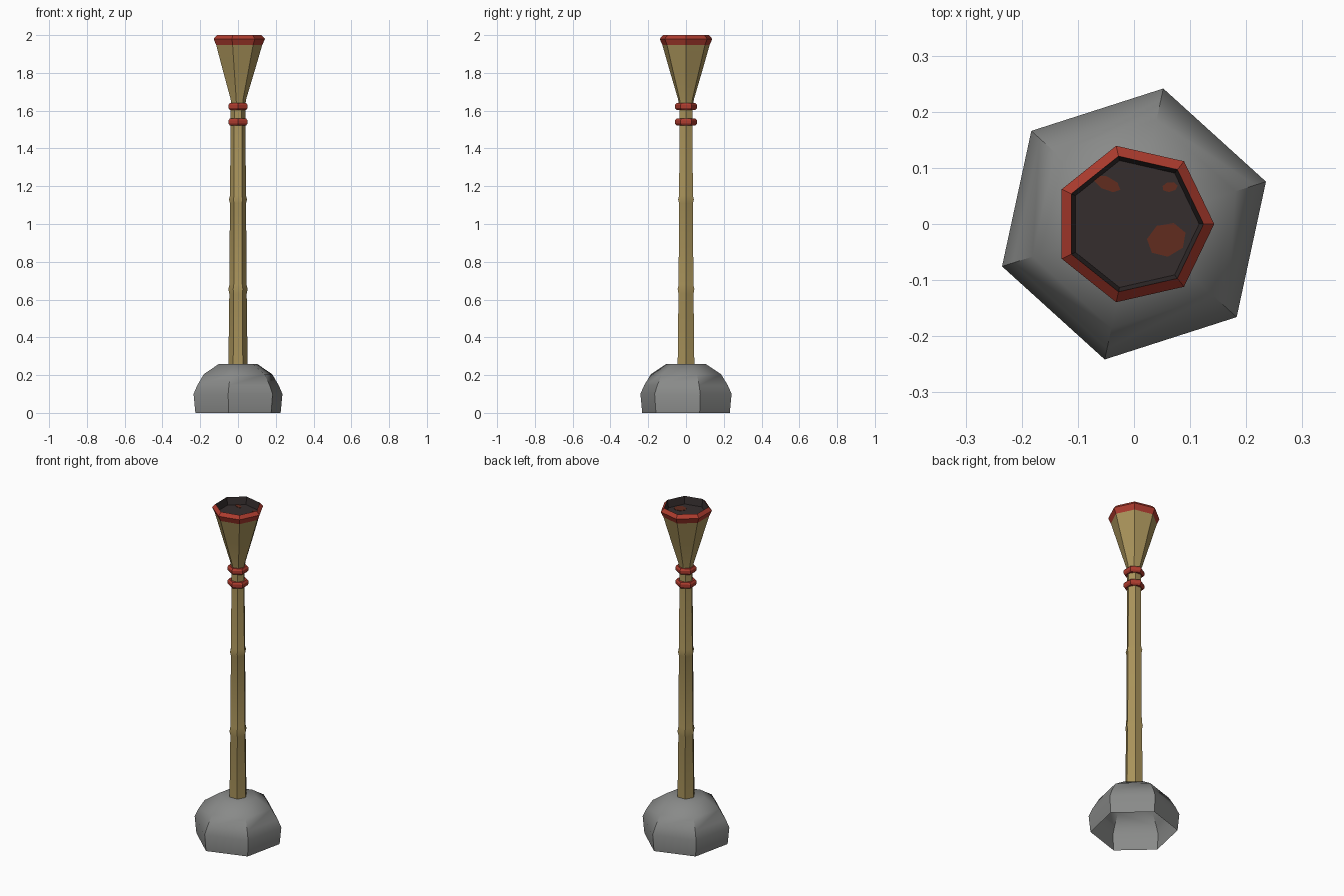
import bpy
import bmesh
from math import radians, sin, cos, tau

if "Cube" in bpy.data.objects:
    bpy.data.objects.remove(bpy.data.objects["Cube"], do_unlink=True)


def material(name, r, g, b):
    mat = bpy.data.materials.new(name)
    mat.use_nodes = True
    mat.diffuse_color = (r, g, b, 1)
    mat.node_tree.nodes["Principled BSDF"].inputs["Base Color"].default_value = (r, g, b, 1)
    return mat


STONE = material("grey stone", 0.25, 0.255, 0.25)
WOOD = material("pale wood", 0.40, 0.295, 0.105)
RED = material("red paint", 0.42, 0.045, 0.028)
CHAR = material("charred black", 0.036, 0.027, 0.027)
RUST = material("rust ember", 0.12, 0.025, 0.013)


def lathe(name, profile, sides, mat, turn=0, cap_bottom=False, cap_top=False, sharp=30):
    """Build a faceted turned part from (radius, height) pairs."""
    bm = bmesh.new()
    rings = []
    for r, z in profile:
        angles = [radians(turn) + tau * i / sides for i in range(sides)]
        rings.append([bm.verts.new((r * cos(a), r * sin(a), z)) for a in angles])
    for low, high in zip(rings, rings[1:]):
        for i in range(sides):
            j = (i + 1) % sides
            bm.faces.new((low[i], low[j], high[j], high[i]))
    if cap_bottom:
        bm.faces.new(rings[0][::-1])
    if cap_top:
        bm.faces.new(rings[-1])
    mesh = bpy.data.meshes.new(name)
    bm.to_mesh(mesh)
    bm.free()
    mesh.materials.append(mat)
    for p in mesh.polygons:
        p.use_smooth = True
    mesh.set_sharp_from_angle(angle=radians(sharp))
    obj = bpy.data.objects.new(name, mesh)
    bpy.context.collection.objects.link(obj)
    return obj


# Hollow stone foot, softened towards the top
lathe("stone_base", [(0.237, 0), (0.247, 0.1), (0.227, 0.145), (0.19, 0.205), (0.105, 0.26)],
      6, STONE, turn=17.8, cap_top=True, sharp=52)

# Bamboo-like pole with two knots
lathe("pole", [(0.051, 0.25), (0.046, 0.63), (0.051, 0.655), (0.045, 0.68), (0.043, 1.11),
               (0.048, 1.13), (0.042, 1.15), (0.039, 1.64)], 6, WOOD)

# Two red collars under the cup
for name, z in (("lower_collar", 1.54), ("upper_collar", 1.622)):
    lathe(name, [(0.036, z - 0.018), (0.05, z - 0.018), (0.058, z - 0.008), (0.058, z + 0.008),
                 (0.05, z + 0.018), (0.036, z + 0.018)], 6, RED, turn=30)

# Flared cup with a red rim
lathe("cup", [(0.037, 1.62), (0.043, 1.66), (0.088, 1.81), (0.128, 1.947)], 7, WOOD, cap_bottom=True)
lathe("rim", [(0.128, 1.947), (0.143, 1.98), (0.124, 2.0)], 7, RED)

# Charred hollow inside the cup
lathe("hollow", [(0.124, 2.0), (0.116, 1.955)], 7, CHAR, cap_top=True)

# Flat embers on the floor of the hollow
for i, (x, y, sx, sy, turn) in enumerate([(0.058, -0.028, 0.036, 0.03, 20),
                                          (-0.048, 0.072, 0.026, 0.012, -25),
                                          (0.064, 0.066, 0.014, 0.009, 10)]):
    ember = lathe(f"ember_{i + 1}", [(1, 0), (1, 0.002)], 7, RUST, cap_top=True)
    ember.location = (x, y, 1.955)
    ember.scale = (sx, sy, 1)
    ember.rotation_euler.z = radians(turn)
